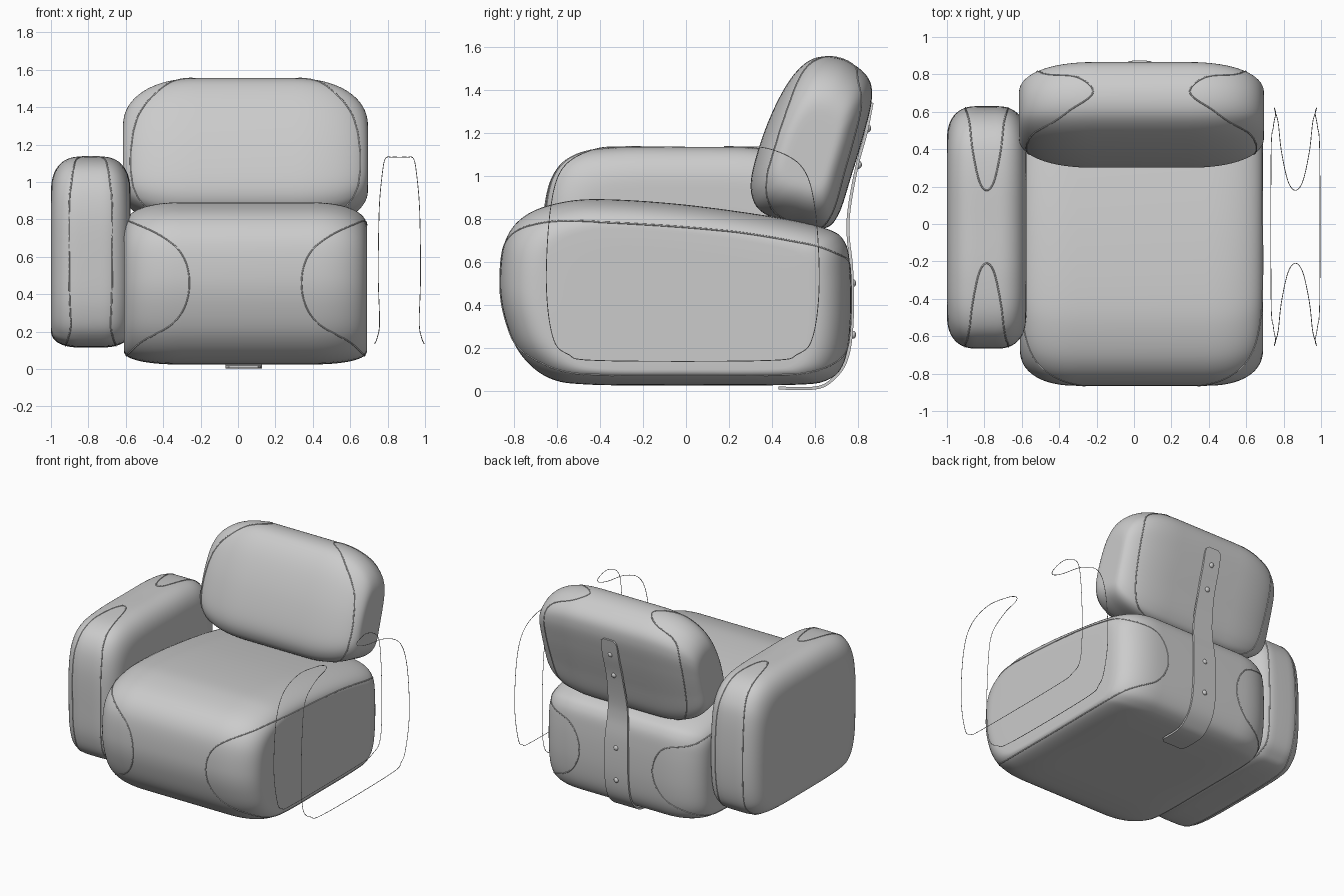
import bpy, bmesh, math
from mathutils import Vector
from mathutils.bvhtree import BVHTree

cube = bpy.data.objects.get("Cube")
if cube:
    bpy.data.objects.remove(cube, do_unlink=True)

grey = bpy.data.materials.new("soft_grey")
grey.use_nodes = True
colour = (0.6, 0.6, 0.6, 1)
grey.diffuse_color = colour
grey.node_tree.nodes["Principled BSDF"].inputs["Base Color"].default_value = colour
MID = 0.04  # centre line of seat, backrest and strap


def finish(name, bm, angle=60):
    bmesh.ops.recalc_face_normals(bm, faces=bm.faces)
    mesh = bpy.data.meshes.new(name)
    bm.to_mesh(mesh)
    bm.free()
    mesh.materials.append(grey)
    ob = bpy.data.objects.new(name, mesh)
    bpy.context.collection.objects.link(ob)
    bpy.ops.object.select_all(action='DESELECT')
    ob.select_set(True)
    bpy.context.view_layer.objects.active = ob
    bpy.ops.object.shade_smooth_by_angle(angle=math.radians(angle))
    return ob


def spline(points, steps=8, closed=True):
    """Catmull-Rom curve through the points."""
    pts = [Vector(p) for p in points]
    n = len(pts)
    pick = (lambda i: pts[i % n]) if closed else (lambda i: pts[max(0, min(n - 1, i))])
    out = []
    for i in range(n if closed else n - 1):
        a, b, c, d = (pick(i + k) for k in (-1, 0, 1, 2))
        for s in range(steps):
            t = s / steps
            out.append(0.5 * (2 * b + (c - a) * t + (2 * a - 5 * b + 4 * c - d) * t * t
                              + (3 * b - a - 3 * c + d) * t ** 3))
    if not closed:
        out.append(pts[-1])
    return out


def cushion(name, profile, centre, mid, flat, half, end, power):
    """Side profile (y, z) lofted across x, shrinking round the ends."""
    ring = spline(profile)
    c = Vector(centre)
    stations = []
    for i in range(17):
        a = math.pi / 2 * i / 16
        t = math.sin(a) ** (2 / power)
        s = math.cos(a) ** (2 / power)
        stations.append((flat + (half - flat) * t, end + (1 - end) * s))
    stations += [(half, end * k) for k in (0.8, 0.4)]
    stations = [(-x, s) for x, s in reversed(stations)] + stations
    bm = bmesh.new()
    rings = []
    for x, s in stations:
        rings.append([bm.verts.new((mid + x, *(c + (p - c) * s))) for p in ring])
    n = len(ring)
    for a, b in zip(rings, rings[1:]):
        for i in range(n):
            bm.faces.new((a[i], a[(i + 1) % n], b[(i + 1) % n], b[i]))
    bm.faces.new(rings[0])
    bm.faces.new(rings[-1])
    return finish(name, bm)


def piping(name, path, surface=None, radius=0.004):
    """Thin closed cord, laid on a cushion when one is given."""
    pts = spline(path, 10)
    if surface:
        tree = BVHTree.FromPolygons([v.co for v in surface.data.vertices],
                                    [p.vertices for p in surface.data.polygons])
        pts = [tree.find_nearest(p)[0] for p in pts]
    curve = bpy.data.curves.new(name, 'CURVE')
    curve.dimensions = '3D'
    curve.bevel_depth = radius
    curve.bevel_resolution = 1
    sp = curve.splines.new('POLY')
    sp.points.add(len(pts) - 1)
    for q, p in zip(sp.points, pts):
        q.co = (*p, 1)
    sp.use_cyclic_u = True
    curve.materials.append(grey)
    ob = bpy.data.objects.new(name, curve)
    bpy.context.collection.objects.link(ob)


# Cushions
seat = cushion("seat", [
    (-0.865, 0.5), (-0.84, 0.7), (-0.74, 0.82), (-0.56, 0.88), (-0.35, 0.89), (0, 0.865),
    (0.4, 0.81), (0.65, 0.755), (0.74, 0.69), (0.765, 0.55), (0.765, 0.3), (0.735, 0.13),
    (0.66, 0.05), (0.5, 0.027), (0, 0.025), (-0.45, 0.028), (-0.64, 0.06), (-0.77, 0.17),
    (-0.84, 0.33)], (-0.05, 0.33), MID, 0.34, 0.65, 0.76, 2.3)
backrest = cushion("backrest", [
    (0.64, 1.555), (0.55, 1.52), (0.46, 1.41), (0.37, 1.22), (0.305, 1.0), (0.315, 0.88),
    (0.38, 0.815), (0.5, 0.78), (0.64, 0.755), (0.71, 0.82), (0.77, 1.0), (0.83, 1.2),
    (0.865, 1.36), (0.845, 1.46), (0.75, 1.535)], (0.58, 1.11), MID, 0.25, 0.655, 0.42, 2.2)
arm = cushion("right_armrest", [
    (-0.665, 0.55), (-0.66, 0.85), (-0.61, 1.02), (-0.5, 1.105), (-0.3, 1.133), (0, 1.135),
    (0.3, 1.13), (0.47, 1.095), (0.57, 1.0), (0.615, 0.85), (0.63, 0.55), (0.61, 0.3),
    (0.55, 0.18), (0.42, 0.125), (0, 0.115), (-0.45, 0.125), (-0.59, 0.18),
    (-0.65, 0.32)], (-0.018, 0.45), -0.7875, 0.05, 0.2125, 0.72, 2.4)

# Seams on seat and backrest, one loop round each side panel
seat_seam = [(0.3, -0.86, 0.45), (0.36, -0.85, 0.64), (0.58, -0.7, 0.77), (0.63, -0.4, 0.78),
             (0.64, 0.2, 0.74), (0.6, 0.68, 0.65), (0.38, 0.77, 0.58), (0.3, 0.77, 0.4),
             (0.38, 0.77, 0.22), (0.6, 0.66, 0.1), (0.63, 0, 0.08), (0.6, -0.68, 0.1),
             (0.37, -0.85, 0.25)]
back_seam = [(0.26, 0.7, 1.55), (0.34, 0.79, 1.52), (0.52, 0.8, 1.42), (0.56, 0.76, 1.1),
             (0.5, 0.67, 0.82), (0.27, 0.58, 0.77), (0.46, 0.42, 0.82), (0.59, 0.4, 1.0),
             (0.57, 0.5, 1.32), (0.4, 0.6, 1.51)]
for side, sign in (("left", 1), ("right", -1)):
    for part, seam, target in (("seat", seat_seam, seat), ("backrest", back_seam, backrest)):
        piping(f"{side}_{part}_seam", [(MID + sign * x, y, z) for x, y, z in seam], target)

# Armrest piping: a quarter loop mirrored front to back and side to side
quarter = [(0, -0.21, 1.133), (0.04, -0.26, 1.133), (0.075, -0.42, 1.125), (0.092, -0.57, 1.04),
           (0.108, -0.63, 0.85), (0.113, -0.65, 0.5), (0.106, -0.62, 0.25), (0.118, -0.55, 0.17),
           (0.13, -0.4, 0.14)]
half = quarter + [(x, -0.03 - y, z) for x, y, z in reversed(quarter)]
loop = half + [(-x, y, z) for x, y, z in reversed(half[1:-1])]
piping("left_armrest_piping", [(0.863 + x, y, z) for x, y, z in loop], radius=0.002)
piping("right_armrest_piping", [(-0.7875 + x, y, z) for x, y, z in loop], arm)

# Strap: bent plate under the seat and up the back
path = spline([(0.43, 0.012), (0.6, 0.012), (0.68, 0.05), (0.745, 0.14), (0.772, 0.3),
               (0.772, 0.55), (0.755, 0.72), (0.76, 0.85), (0.797, 1.05), (0.838, 1.2),
               (0.866, 1.34)], 6, closed=False)
bm = bmesh.new()
rows = []
length = len(path) - 1
for i, p in enumerate(path):
    tangent = (path[min(i + 1, length)] - path[max(i - 1, 0)]).normalized()
    normal = Vector((tangent.y, -tangent.x)) * 0.007
    width = 0.097 - 0.03 * max(0, min(1, (p.y - 0.5) / 0.5))
    if i > length - 3:
        width *= (0.97, 0.88, 0.6)[i - length + 2]
    if i < 2:
        width *= (0.8, 0.95)[i]
    rows.append([bm.verts.new((MID - 0.01 + sx * width, *(p + k * normal)))
                 for sx, k in ((-1, -1), (1, -1), (1, 1), (-1, 1))])
for a, b in zip(rows, rows[1:]):
    for i in range(4):
        bm.faces.new((a[i], a[(i + 1) % 4], b[(i + 1) % 4], b[i]))
bm.faces.new(rows[0])
bm.faces.new(rows[-1])
finish("back_strap", bm, 35)

# Bolts on the strap
for i, (y, z, tilt) in enumerate(((0.778, 0.26, 0), (0.778, 0.5, 0),
                                  (0.805, 1.05, 0.25), (0.848, 1.22, 0.22))):
    bm = bmesh.new()
    bmesh.ops.create_uvsphere(bm, u_segments=16, v_segments=10, radius=0.018)
    bolt = finish(f"bolt_{i + 1}", bm)
    bolt.location = (MID - 0.01, y, z)
    bolt.scale = (1, 0.75, 1)
    bolt.rotation_euler = (-tilt, 0, 0)
